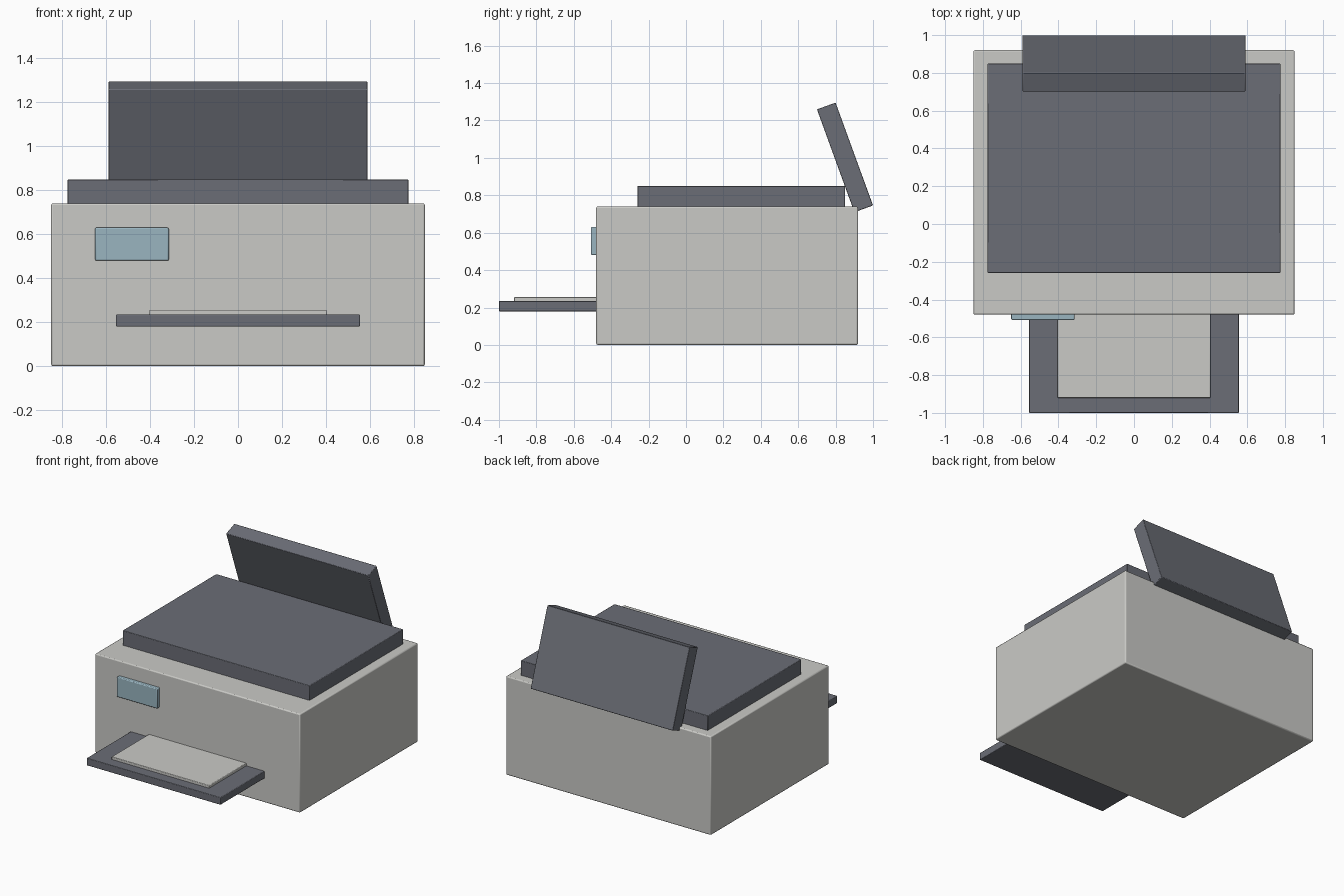
import bpy, math

if "Cube" in bpy.data.objects:
    bpy.data.objects.remove(bpy.data.objects["Cube"])


def material(name, rgb):
    m = bpy.data.materials.new(name)
    m.diffuse_color = (*rgb, 1.0)
    m.use_nodes = True
    m.node_tree.nodes["Principled BSDF"].inputs["Base Color"].default_value = m.diffuse_color
    return m


shell = material("warm_light_grey", (0.59, 0.59, 0.565))
dark = material("slate_grey", (0.145, 0.153, 0.18))
blue = material("pale_blue", (0.32, 0.46, 0.53))


def box(name, x, y, z, mat, bevel=0.008, tilt=0.0):
    """Box from (min, max) ranges, with softened edges and a tilt about x."""
    spans = (x, y, z)
    bpy.ops.mesh.primitive_cube_add(size=1, location=[(a + b) / 2 for a, b in spans])
    ob = bpy.context.object
    ob.name = name
    ob.scale = [b - a for a, b in spans]
    bpy.ops.object.transform_apply(location=False, rotation=False, scale=True)
    ob.rotation_euler.x = math.radians(tilt)
    ob.data.materials.append(mat)
    mod = ob.modifiers.new("soft_edges", 'BEVEL')
    mod.width = bevel
    mod.segments = 2
    bpy.ops.object.shade_smooth_by_angle(angle=math.radians(30))
    return ob


# Main housing and scanner lid
box("housing", (-0.85, 0.85), (-0.48, 0.92), (0.0, 0.74), shell)
box("scanner_lid", (-0.775, 0.775), (-0.26, 0.85), (0.735, 0.85), dark, 0.004)

# Rear paper feed, leaning forward over the lid
box("paper_feed", (-0.59, 0.59), (0.797, 0.903), (0.71, 1.295), dark, 0.004, tilt=20)

# Control screen on the front
box("control_screen", (-0.65, -0.315), (-0.508, -0.47), (0.48, 0.63), blue, 0.006)

# Output tray with a stack of paper
box("output_tray", (-0.555, 0.555), (-1.0, -0.46), (0.18, 0.235), dark, 0.004)
box("paper_stack", (-0.405, 0.405), (-0.92, -0.46), (0.23, 0.255), shell, 0.004)
